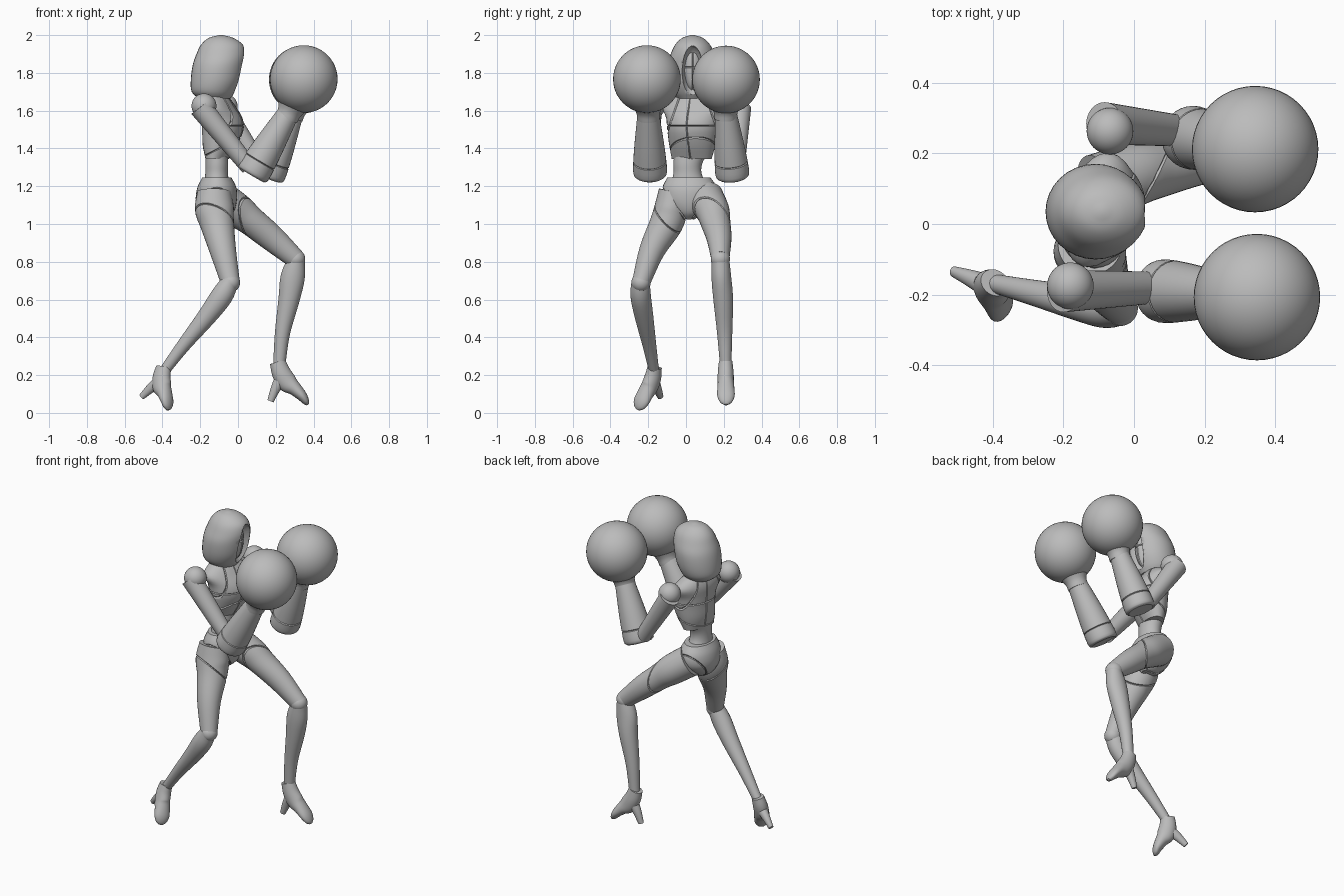
import bpy, bmesh, math
from mathutils import Vector, Matrix

if "Cube" in bpy.data.objects:
    bpy.data.objects.remove(bpy.data.objects["Cube"], do_unlink=True)

grey = bpy.data.materials.new("plain_grey")
grey.use_nodes = True
grey.diffuse_color = (0.5, 0.5, 0.5, 1)
grey.node_tree.nodes["Principled BSDF"].inputs["Base Color"].default_value = (0.5, 0.5, 0.5, 1)


def finish(name, bm, sharp=35):
    """Turn a bmesh into an object, smooth except at sharp edges."""
    bmesh.ops.recalc_face_normals(bm, faces=bm.faces)
    for f in bm.faces:
        f.smooth = True
    for e in bm.edges:
        e.smooth = len(e.link_faces) == 2 and e.calc_face_angle(0) < math.radians(sharp)
    me = bpy.data.meshes.new(name)
    bm.to_mesh(me)
    bm.free()
    me.materials.append(grey)
    ob = bpy.data.objects.new(name, me)
    bpy.context.collection.objects.link(ob)
    return ob


def groove(bm, co, no, w=0.004, depth=0.006):
    """Sink a thin panel line where a plane crosses the surface."""
    no = Vector(no).normalized()
    for off in (-w, w, 0):
        geom = bm.verts[:] + bm.edges[:] + bm.faces[:]
        cut = bmesh.ops.bisect_plane(bm, geom=geom, dist=1e-5, plane_co=Vector(co) + no * off, plane_no=no)
    bm.normal_update()
    moves = [(v, v.normal.copy()) for v in cut["geom_cut"] if isinstance(v, bmesh.types.BMVert)]
    for v, n in moves:
        v.co -= n * depth


def catmull(a, b, c, d, t):
    return 0.5 * (2 * b + (c - a) * t + (2 * a - 5 * b + 4 * c - d) * t * t + (3 * b - a - 3 * c + d) * t ** 3)


def loft(name, pts, side=(0, 1, 0), axis=None, steps=4, sides=32, grooves=()):
    """Elliptical rings along a path; each point is x, y, z, side radius, depth radius."""
    pts = [Vector(p if len(p) == 5 else (*p, p[3])) for p in pts]
    ext = [pts[0] * 2 - pts[1]] + pts + [pts[-1] * 2 - pts[-2]]
    path = [catmull(*ext[i:i + 4], k / steps) for i in range(len(pts) - 1) for k in range(steps)] + [pts[-1]]
    bm = bmesh.new()
    rings = []
    for i, p in enumerate(path):
        tan = path[min(i + 1, len(path) - 1)] - path[max(i - 1, 0)]
        t = Vector(axis) if axis else Vector(tan[:3]).normalized()
        u = Vector(side)
        u = (u - t * u.dot(t)).normalized()
        v = t.cross(u)
        ring = []
        for k in range(sides):
            a = math.tau * k / sides
            ring.append(bm.verts.new(Vector(p[:3]) + u * math.cos(a) * max(p[3], 0.002)
                                     + v * math.sin(a) * max(p[4], 0.002)))
        rings.append(ring)
    for lo, hi in zip(rings, rings[1:]):
        for k in range(sides):
            n = (k + 1) % sides
            bm.faces.new((lo[k], lo[n], hi[n], hi[k]))
    bm.faces.new(rings[0][::-1])
    bm.faces.new(rings[-1])
    bmesh.ops.recalc_face_normals(bm, faces=bm.faces)
    for co, no in grooves:
        groove(bm, co, no)
    return finish(name, bm)


def ball(name, co, radii):
    bm = bmesh.new()
    if not isinstance(radii, tuple):
        radii = (radii,) * 3
    bmesh.ops.create_uvsphere(bm, u_segments=48, v_segments=24, radius=1,
                              matrix=Matrix.Translation(co) @ Matrix.Diagonal((*radii, 1)))
    return finish(name, bm)


UP = (0, 0, 1)

# Hooded head with a hollow face opening
hood = loft("hood", [
    (-.125, .035, 1.665, .085, .085), (-.13, .035, 1.70, .115, .115),
    (-.118, .035, 1.76, .132, .132), (-.104, .035, 1.84, .134, .136),
    (-.09, .035, 1.90, .116, .13), (-.085, .035, 1.95, .092, .11),
    (-.09, .035, 1.985, .055, .065), (-.09, .035, 2.0, .01, .01)], axis=UP)
cutter = ball("face_cutter", (.045, .035, 1.785), (.09, .06, .16))
cutter.hide_render = True
cut = hood.modifiers.new("opening", 'BOOLEAN')
cut.operation = 'DIFFERENCE'
cut.object = cutter
bpy.context.view_layer.objects.active = hood
bpy.ops.object.modifier_apply(modifier=cut.name)
bpy.data.objects.remove(cutter, do_unlink=True)
loft("face", [(-.06, .035, 1.70, .012, .02), (-.055, .035, 1.74, .035, .045),
              (-.055, .035, 1.82, .055, .06), (-.055, .035, 1.90, .04, .05),
              (-.06, .035, 1.94, .01, .01)], axis=UP,
     grooves=[((0, .035, 1.83), UP), ((0, .035, 0), (0, 1, 0))])
loft("neck", [(-.115, .035, 1.62, .05), (-.105, .035, 1.69, .04), (-.08, .035, 1.78, .04)])

# Torso, turned slightly toward the right
LEFT = Vector((.248, .969, 0))
loft("chest", [
    (-.11, .03, 1.345, .108, .058), (-.095, .034, 1.42, .125, .09),
    (-.08, .036, 1.50, .137, .108), (-.085, .038, 1.56, .145, .106),
    (-.105, .04, 1.62, .165, .088), (-.115, .04, 1.67, .11, .065), (-.115, .04, 1.69, .05, .045)],
    side=LEFT, axis=UP,
    grooves=[((-.1, .036, 0), LEFT), ((0, 0, 1.52), UP), ((-.08, .036, 1.41), (.5, 0, -1)),
             ((-.1, .13, 1.6), (0, 1, .35)), ((-.13, -.06, 1.6), (0, -1, .35))])
loft("waist", [(-.112, .028, 1.38, .09, .058), (-.112, .01, 1.32, .076, .06),
               (-.113, .008, 1.27, .074, .06), (-.113, .012, 1.22, .09, .065)], axis=UP)
loft("pelvis", [(-.112, .015, 1.245, .115, .078), (-.112, .02, 1.19, .145, .104),
                (-.115, .02, 1.12, .14, .108), (-.11, .015, 1.06, .085, .085),
                (-.105, .01, 1.025, .035, .045)], axis=UP,
     grooves=[((0, .05, 1.05), (0, 1, -.75)), ((0, -.02, 1.05), (0, -1, -.75))])

# Arms: shoulder ball, tapering upper arm, flared forearm, round glove
arms = {
    "right": ((-.18, -.175, 1.625), (-.2, -.19, 1.62), (.06, -.18, 1.3),
              (.085, -.19, 1.28), (.275, -.2, 1.6), (.348, -.207, 1.767)),
    "left": ((-.068, .263, 1.622), (-.085, .285, 1.615), (.12, .265, 1.3),
             (.165, .245, 1.27), (.295, .21, 1.6), (.343, .212, 1.765)),
}
for name, (shoulder, top, elbow, base, wrist, hand) in arms.items():
    ball(name + "_shoulder", shoulder, .066)
    loft(name + "_upper_arm", [(*top, .06), (*elbow, .045)], steps=1)
    b, w, h = Vector(base), Vector(wrist), Vector(hand)
    d = (w - b).normalized()
    loft(name + "_forearm", [(*(b - d * .025), .075), (*b, .09), (*b.lerp(w, .35), .082),
                             (*b.lerp(w, .75), .066), (*w, .055)],
         grooves=[(b + d * .06, d)])
    loft(name + "_glove_cuff", [(*w.lerp(h, -.25), .06), (*w, .066), (*w.lerp(h, .35), .1)])
    ball(name + "_glove", hand, .179)


# Legs: thigh with panel line, knee ball, calf
def leg(name, thigh, calf, line):
    loft(name + "_thigh", thigh, grooves=line)
    ball(name + "_knee", thigh[-1][:3], .051)
    loft(name + "_calf", calf)


leg("right",
    [(-.125, -.06, 1.17, .085, .09), (-.125, -.08, 1.08, .088, .103), (-.11, -.105, 1.0, .088, .09),
     (-.08, -.18, .86, .068, .07), (-.04, -.238, .69, .048, .05)],
    [(-.04, -.24, .7, .048, .045), (-.085, -.24, .62, .054, .058), (-.165, -.222, .51, .049, .05),
     (-.29, -.193, .355, .036, .036), (-.388, -.17, .225, .027, .028)],
    [((-.11, -.1, 1.03), (.35, .75, .8))])
leg("left",
    [(-.1, .1, 1.14, .1, .095), (0, .14, 1.07, .09, .09), (.07, .155, 1.015, .08, .078),
     (.18, .175, .925, .066, .07), (.305, .182, .815, .048, .052)],
    [(.31, .182, .82, .046, .044), (.29, .187, .72, .052, .064), (.27, .197, .6, .052, .056),
     (.235, .205, .42, .04, .04), (.218, .21, .25, .03, .032)],
    [((.06, .15, 1.03), (.9, -.5, -.1))])


# High-heeled feet
def foot(name, ankle, toe, heel):
    a = Vector(ankle)
    f, h = Vector(toe) - a, Vector(heel) - a
    side = f.cross(h).normalized()
    at = lambda s, t: tuple(a + f * s + h * t)
    loft(name + "_foot", [(*at(-.05, 0), .036, .042), (*at(.12, .12), .042, .05), (*at(.34, .14), .043, .052),
                          (*at(.56, .06), .045, .038), (*at(.8, 0), .046, .028),
                          (*at(.95, 0), .032, .018), (*at(1.02, 0), .01, .007)], side=side)
    loft(name + "_heel", [(*at(.15, .25), .032, .036), (*at(.06, .6), .024, .026),
                          (*at(0, 1), .015, .017)], side=side)


foot("right", (-.393, -.17, .23), (-.372, -.252, .02), (-.51, -.135, .085))
foot("left", (.217, .21, .26), (.368, .212, .048), (.172, .21, .062))
